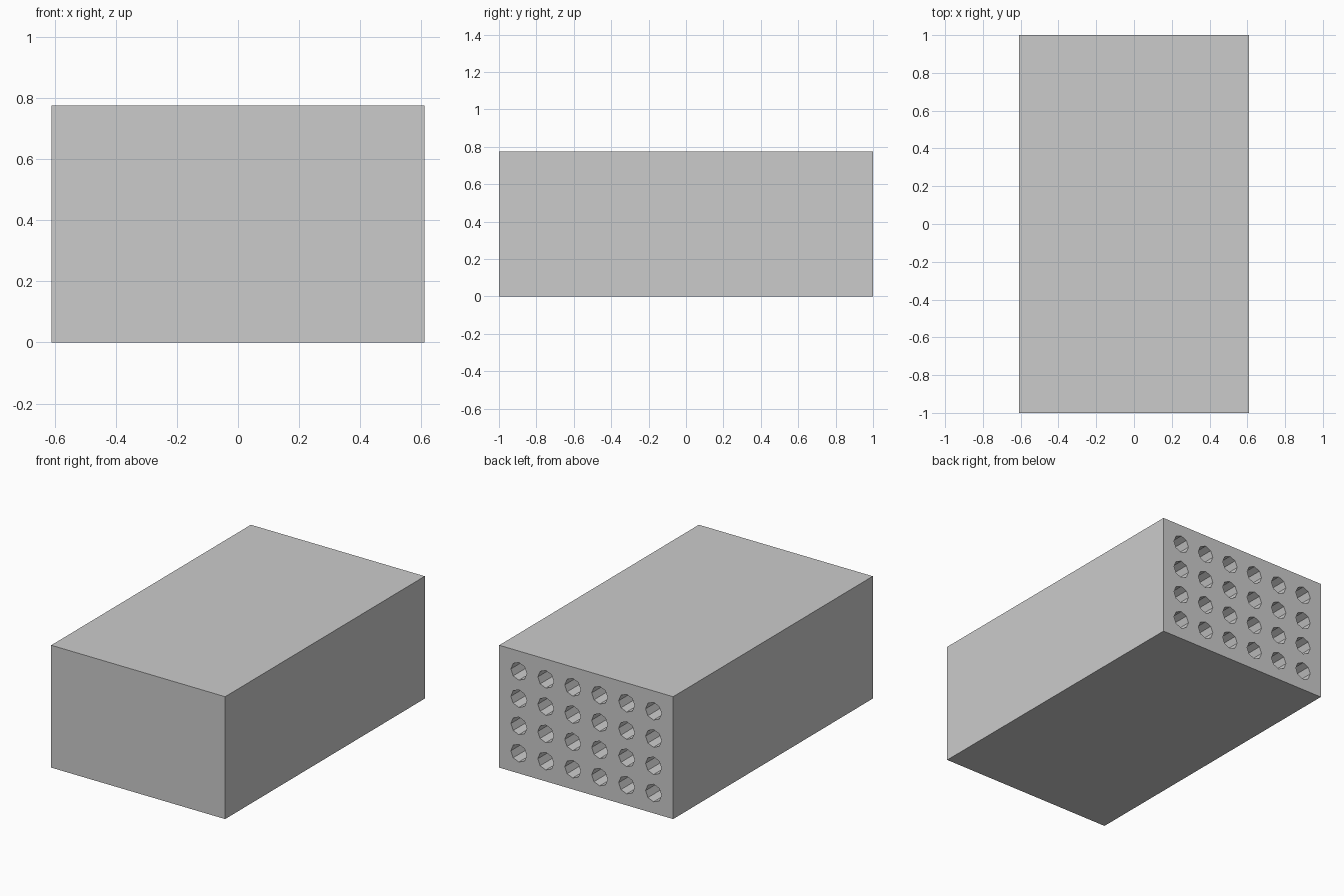
import bpy, bmesh
from math import pi
from mathutils import Matrix

if "Cube" in bpy.data.objects:
    bpy.data.objects.remove(bpy.data.objects["Cube"])

W, L, H = 1.22, 2.0, 0.776      # housing size
COLS, ROWS = 6, 4               # hole grid on the back
DX, DZ = 0.189, 0.173           # hole spacing
R, DEPTH = 0.056, 0.4           # hole radius and depth


def new_object(name, bm):
    mesh = bpy.data.meshes.new(name)
    bm.to_mesh(mesh)
    bm.free()
    obj = bpy.data.objects.new(name, mesh)
    bpy.context.collection.objects.link(obj)
    return obj


# plain box housing
bm = bmesh.new()
bmesh.ops.create_cube(bm, size=1, matrix=Matrix.Translation((0, 0, H / 2))
                      @ Matrix.Diagonal((W, L, H, 1)))
housing = new_object("housing", bm)

# eight-sided blind holes in the back face
bm = bmesh.new()
for i in range(COLS):
    for j in range(ROWS):
        x = (i - (COLS - 1) / 2) * DX
        z = H / 2 + (j - (ROWS - 1) / 2) * DZ
        bmesh.ops.create_cone(
            bm, cap_ends=True, segments=8, radius1=R, radius2=R, depth=2 * DEPTH,
            matrix=Matrix.Translation((x, L / 2, z)) @ Matrix.Rotation(pi / 2, 4, 'X'))
cutter = new_object("hole_cutter", bm)
cutter.hide_render = True

cut = housing.modifiers.new("holes", 'BOOLEAN')
cut.operation = 'DIFFERENCE'
cut.solver = 'EXACT'
cut.object = cutter

# apply the cut and discard the cutter
bpy.context.view_layer.objects.active = housing
bpy.ops.object.modifier_apply(modifier=cut.name)
bpy.data.objects.remove(cutter, do_unlink=True)
